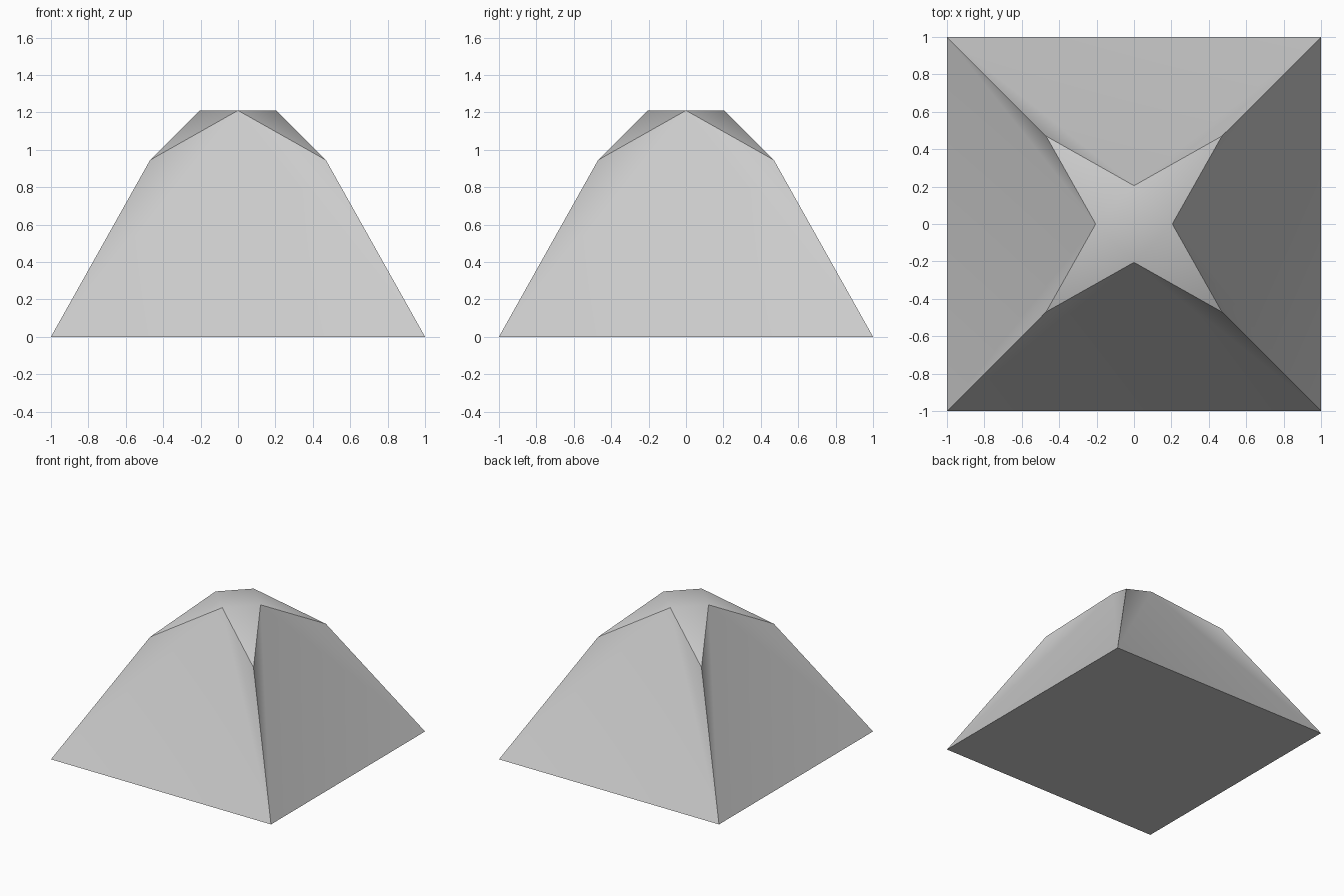
import bpy
import bmesh
from math import radians

cube = bpy.data.objects.get("Cube")
if cube:
    bpy.data.objects.remove(cube, do_unlink=True)

# Plain grey surface
grey = bpy.data.materials.new("plain grey")
grey.use_nodes = True
colour = (0.6, 0.6, 0.6, 1)
grey.diffuse_color = colour
grey.node_tree.nodes["Principled BSDF"].inputs["Base Color"].default_value = colour

# Corner directions, counterclockwise from the front left of the drawing plane
corners = [(-1, -1), (1, -1), (1, 1), (-1, 1)]
mids = [(0, -1), (1, 0), (0, 1), (-1, 0)]


def ring(bm, directions, radius, height):
    return [bm.verts.new((x * radius, y * radius, height)) for x, y in directions]


bm = bmesh.new()
base = ring(bm, corners, 1, 0)
shoulder = ring(bm, corners, 0.47, 0.945)
crown = ring(bm, mids, 0.205, 1.21)

# Four folded sides and the four sloping points of the star-shaped cap
for i in range(4):
    j = (i + 1) % 4
    bm.faces.new((base[i], base[j], crown[i]))
    bm.faces.new((base[j], shoulder[j], crown[i]))
    bm.faces.new((base[i], crown[i], shoulder[i]))
    bm.faces.new((crown[i], shoulder[j], crown[j]))

# Flat top and underside
bm.faces.new(crown)
bm.faces.new(base[::-1])

mesh = bpy.data.meshes.new("faceted_pyramid")
bm.to_mesh(mesh)
bm.free()
mesh.materials.append(grey)
pyramid = bpy.data.objects.new("faceted_pyramid", mesh)
bpy.context.collection.objects.link(pyramid)

# Soft folds within each side, crisp ridges between sides
bpy.ops.object.select_all(action="DESELECT")
pyramid.select_set(True)
bpy.context.view_layer.objects.active = pyramid
bpy.ops.object.shade_smooth_by_angle(angle=radians(30))
